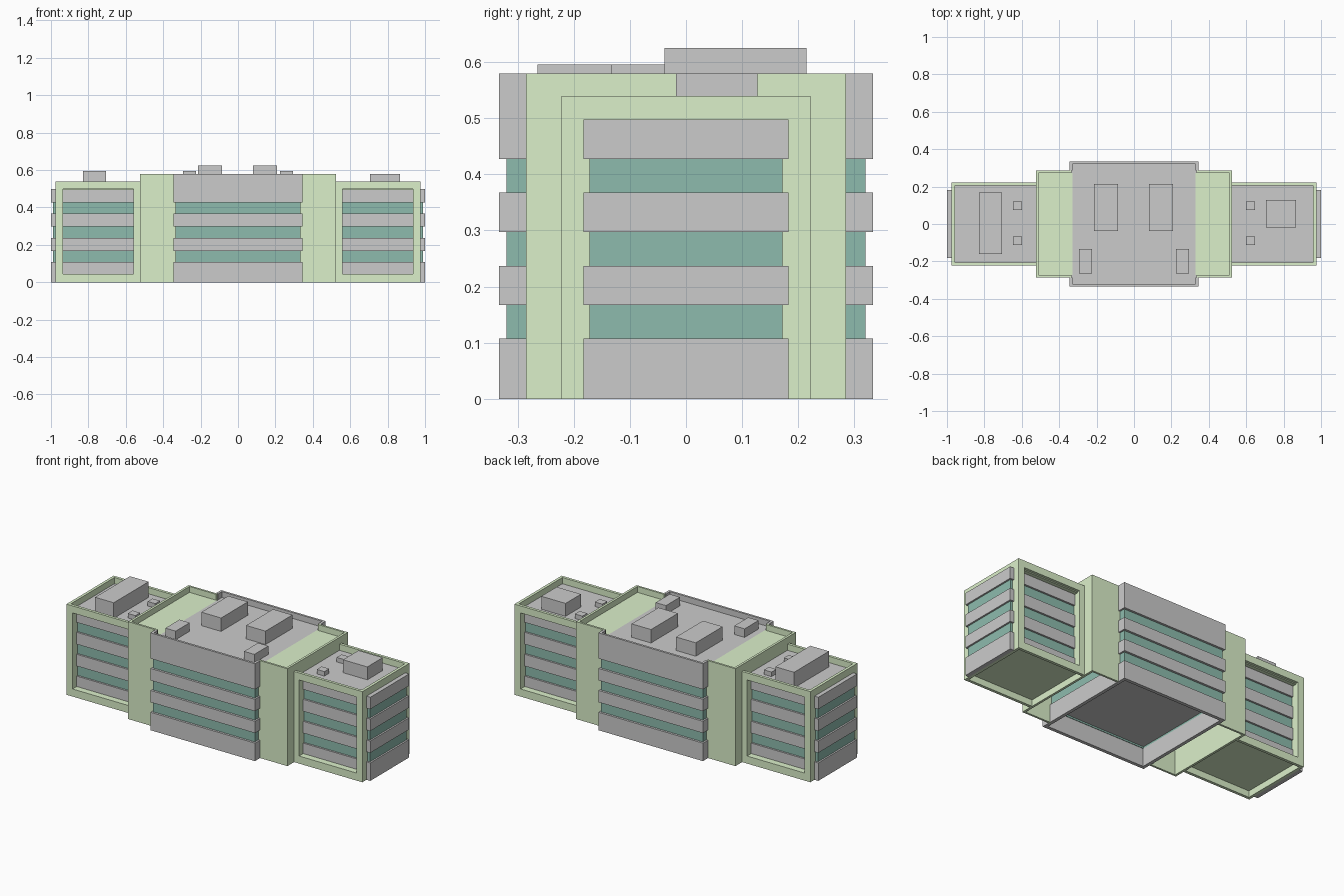
import bpy, bmesh
from mathutils import Matrix, Vector

if "Cube" in bpy.data.objects:
    bpy.data.objects.remove(bpy.data.objects["Cube"])


def material(name, rgb):
    m = bpy.data.materials.new(name)
    m.diffuse_color = (*rgb, 1)
    m.use_nodes = True
    m.node_tree.nodes["Principled BSDF"].inputs["Base Color"].default_value = m.diffuse_color
    return m


GREEN = material("light_green", (0.71, 0.87, 0.59))
TEAL = material("teal_glass", (0.27, 0.50, 0.42))


def build(name, boxes, mat=None):
    """One object made of boxes given as (x0, x1, y0, y1, z0, z1)."""
    bm = bmesh.new()
    for x0, x1, y0, y1, z0, z1 in boxes:
        centre = Vector((x0 + x1, y0 + y1, z0 + z1)) / 2
        size = (abs(x1 - x0), abs(y1 - y0), abs(z1 - z0), 1)
        bmesh.ops.create_cube(bm, size=1, matrix=Matrix.Translation(centre) @ Matrix.Diagonal(size))
    mesh = bpy.data.meshes.new(name)
    bm.to_mesh(mesh)
    bm.free()
    obj = bpy.data.objects.new(name, mesh)
    bpy.context.collection.objects.link(obj)
    if mat:
        mesh.materials.append(mat)
    return obj


def ring(hx, hy, z0, z1, t):
    """Four walls around a rectangle, open above and below."""
    return [(-hx, hx, -hy, -hy + t, z0, z1), (-hx, hx, hy - t, hy, z0, z1),
            (-hx, -hx + t, -hy + t, hy - t, z0, z1), (hx - t, hx, -hy + t, hy - t, z0, z1)]


def flip_x(boxes):
    return [(-b[1], -b[0], *b[2:]) for b in boxes]


def both_y(boxes):
    return boxes + [(b[0], b[1], -b[3], -b[2], b[4], b[5]) for b in boxes]


# Storey heights shared by all facades
MID_BANDS = [(0.167, 0.237), (0.297, 0.368)]
GLASS = (0.107, 0.427)

# Central block: spandrel bands, glazing, floor, roof and parapets
for i, (z0, z1) in enumerate([(0, 0.107)] + MID_BANDS + [(0.427, 0.54)]):
    build(f"central_band_{i + 1}", ring(0.345, 0.333, z0, z1, 0.02))
build("central_windows", ring(0.335, 0.32, *GLASS, 0.01), TEAL)
build("central_floor", [(-0.328, 0.328, -0.315, 0.315, 0.117, 0.125)])
build("central_roof", [(-0.33, 0.33, -0.325, 0.325, 0.535, 0.545)])
build("central_parapet", both_y([
    (-0.345, 0.345, 0.32, 0.333, 0.54, 0.58),
    (-0.345, -0.33, 0.285, 0.32, 0.54, 0.58),
    (0.33, 0.345, 0.285, 0.32, 0.54, 0.58)]))

for side, place in (("right", lambda b: b), ("left", flip_x)):
    # Green shoulder wrapping each end of the central block
    build(f"{side}_shoulder", place(
        both_y([(0.335, 0.525, 0.273, 0.285, 0, 0.58)])
        + [(0.511, 0.525, -0.273, 0.273, 0, 0.58),
           (0.33, 0.512, -0.274, 0.274, 0.535, 0.545)]), GREEN)

    # Wing frame: sill, posts, top rail, end wall, floor and soffit
    build(f"{side}_wing_frame", place(
        both_y([(0.52, 0.975, 0.205, 0.222, 0, 0.045),
                (0.52, 0.975, 0.205, 0.222, 0.498, 0.54),
                (0.52, 0.558, 0.175, 0.222, 0.045, 0.498),
                (0.935, 0.975, 0.175, 0.222, 0.045, 0.498)])
        + [(0.958, 0.975, -0.205, 0.205, 0, 0.54),
           (0.52, 0.96, -0.206, 0.206, 0.038, 0.045),
           (0.52, 0.96, -0.206, 0.206, 0.492, 0.498)]), GREEN)
    build(f"{side}_wing_roof", place([(0.52, 0.96, -0.207, 0.207, 0.498, 0.503)]))

    # Recessed wing facade, front and back
    build(f"{side}_wing_bands", place(
        [(0.545, 0.95, -0.183, 0.183, a, b)
         for a, b in [(0.045, 0.107)] + MID_BANDS + [(0.427, 0.498)]]))
    build(f"{side}_wing_windows", place([(0.55, 0.945, -0.172, 0.172, *GLASS)]), TEAL)

    # Projecting end facade
    build(f"{side}_end_bands", place(
        [(0.965, 1.0, -0.183, 0.183, a, b)
         for a, b in [(0, 0.107)] + MID_BANDS + [(0.427, 0.498)]]))
    build(f"{side}_end_windows", place([(0.965, 0.99, -0.172, 0.172, *GLASS)]), TEAL)

    # Small vents on each wing and a small unit on the central roof
    build(f"{side}_wing_vents", place([(0.598, 0.648, 0.075, 0.12, 0.5, 0.53),
                                       (0.598, 0.648, -0.112, -0.067, 0.5, 0.53)]))
    build(f"{side}_small_roof_unit", place([(0.225, 0.293, -0.265, -0.133, 0.54, 0.596)]))

# Large rooftop units
build("left_main_roof_unit", [(-0.215, -0.085, -0.038, 0.215, 0.54, 0.625)])
build("right_main_roof_unit", [(0.08, 0.208, -0.038, 0.215, 0.54, 0.625)])
build("left_wing_roof_unit", [(-0.83, -0.707, -0.16, 0.168, 0.5, 0.596)])
build("right_wing_roof_unit", [(0.705, 0.865, -0.018, 0.127, 0.5, 0.58)])
